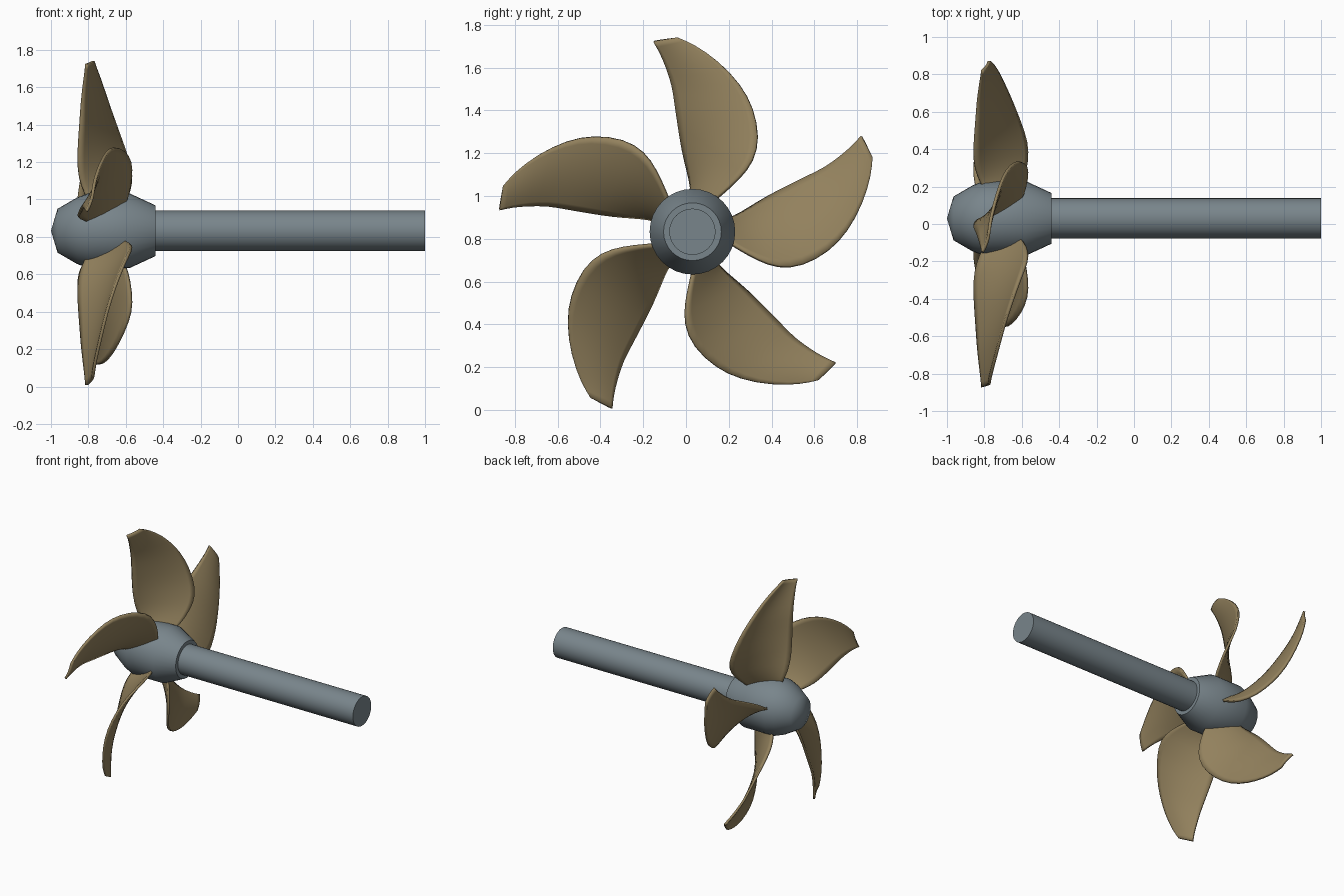
import bpy, bmesh, math
from mathutils import Vector, Matrix

cube = bpy.data.objects.get("Cube")
if cube:
    bpy.data.objects.remove(cube, do_unlink=True)

AXIS = Vector((0, 0.03, 0.833))   # the shaft runs along x through this point
BLADES = 5
CHORD_STEPS = 6
CAMBER = 0.018


def material(name, color, roughness):
    m = bpy.data.materials.new(name)
    m.use_nodes = True
    m.diffuse_color = color
    bsdf = m.node_tree.nodes["Principled BSDF"]
    bsdf.inputs["Base Color"].default_value = color
    bsdf.inputs["Roughness"].default_value = roughness
    return m


steel = material("blue grey steel", (0.19, 0.235, 0.26, 1), 0.5)
bronze = material("dull bronze", (0.29, 0.22, 0.11, 1), 0.5)


def make_object(name, bm, mat):
    mesh = bpy.data.meshes.new(name)
    bm.to_mesh(mesh)
    bm.free()
    mesh.materials.append(mat)
    ob = bpy.data.objects.new(name, mesh)
    bpy.context.collection.objects.link(ob)
    ob.location = AXIS
    return ob


def smooth(ob, angle):
    bpy.ops.object.select_all(action="DESELECT")
    ob.select_set(True)
    bpy.context.view_layer.objects.active = ob
    bpy.ops.object.shade_smooth_by_angle(angle=math.radians(angle))


def lathe(name, profile, mat, segments=32):
    """Spin an (x, radius) profile around the x axis."""
    bm = bmesh.new()
    verts = [bm.verts.new((x, 0, r)) for x, r in profile]
    edges = [bm.edges.new(pair) for pair in zip(verts, verts[1:])]
    bmesh.ops.spin(bm, geom=verts + edges, cent=(0, 0, 0), axis=(1, 0, 0),
                   angle=math.tau, steps=segments, use_duplicate=False)
    bmesh.ops.remove_doubles(bm, verts=bm.verts, dist=1e-4)
    bmesh.ops.recalc_face_normals(bm, faces=bm.faces)
    ob = make_object(name, bm, mat)
    smooth(ob, 50)
    return ob


# Hub and drive shaft
lathe("hub", [(-1, 0), (-0.965, 0.117), (-0.86, 0.178), (-0.8, 0.2),
              (-0.58, 0.2), (-0.44, 0.135), (-0.44, 0)], steel)
lathe("shaft", [(-0.5, 0), (-0.5, 0.108), (1, 0.108), (1, 0)], steel)

# Blade edges from root to tip: hollow trailing edge, bulging leading edge
SECTIONS = [
    ((-0.80, -0.01, 0.16), (-0.62, 0.08, 0.13)),
    ((-0.82, 0.00, 0.20), (-0.59, 0.13, 0.17)),
    ((-0.85, -0.02, 0.28), (-0.57, 0.22, 0.25)),
    ((-0.855, -0.045, 0.38), (-0.57, 0.285, 0.33)),
    ((-0.85, -0.06, 0.47), (-0.61, 0.312, 0.44)),
    ((-0.84, -0.08, 0.60), (-0.66, 0.285, 0.58)),
    ((-0.835, -0.09, 0.68), (-0.70, 0.225, 0.69)),
    ((-0.825, -0.12, 0.77), (-0.735, 0.12, 0.80)),
    ((-0.815, -0.15, 0.84), (-0.765, 0.01, 0.875)),
    ((-0.81, -0.18, 0.89), (-0.775, -0.07, 0.908)),
]


def blade(name, turn):
    bm = bmesh.new()
    rows = []
    for trailing, leading in SECTIONS:
        a, b = Vector(trailing), Vector(leading)
        chord = b - a
        # bow the section along the direction square to chord and span
        bow = Vector((chord.y, -chord.x, 0)).normalized() * CAMBER * min(1, chord.length / 0.3)
        row = []
        for i in range(CHORD_STEPS + 1):
            t = i / CHORD_STEPS
            row.append(bm.verts.new(a + chord * t + bow * 4 * t * (1 - t)))
        rows.append(row)
    for low, high in zip(rows, rows[1:]):
        for i in range(CHORD_STEPS):
            bm.faces.new((low[i], low[i + 1], high[i + 1], high[i]))
    bmesh.ops.rotate(bm, verts=bm.verts, cent=(0, 0, 0),
                     matrix=Matrix.Rotation(turn, 3, "X"))
    ob = make_object(name, bm, bronze)
    smooth(ob, 40)
    sub = ob.modifiers.new("round outline", "SUBSURF")
    sub.levels = sub.render_levels = 1
    sub.boundary_smooth = "PRESERVE_CORNERS"
    shell = ob.modifiers.new("thickness", "SOLIDIFY")
    shell.thickness = 0.016
    shell.offset = 0
    return ob


# Five equal blades around the hub
for n in range(BLADES):
    blade(f"blade_{n + 1}", n * math.tau / BLADES)
